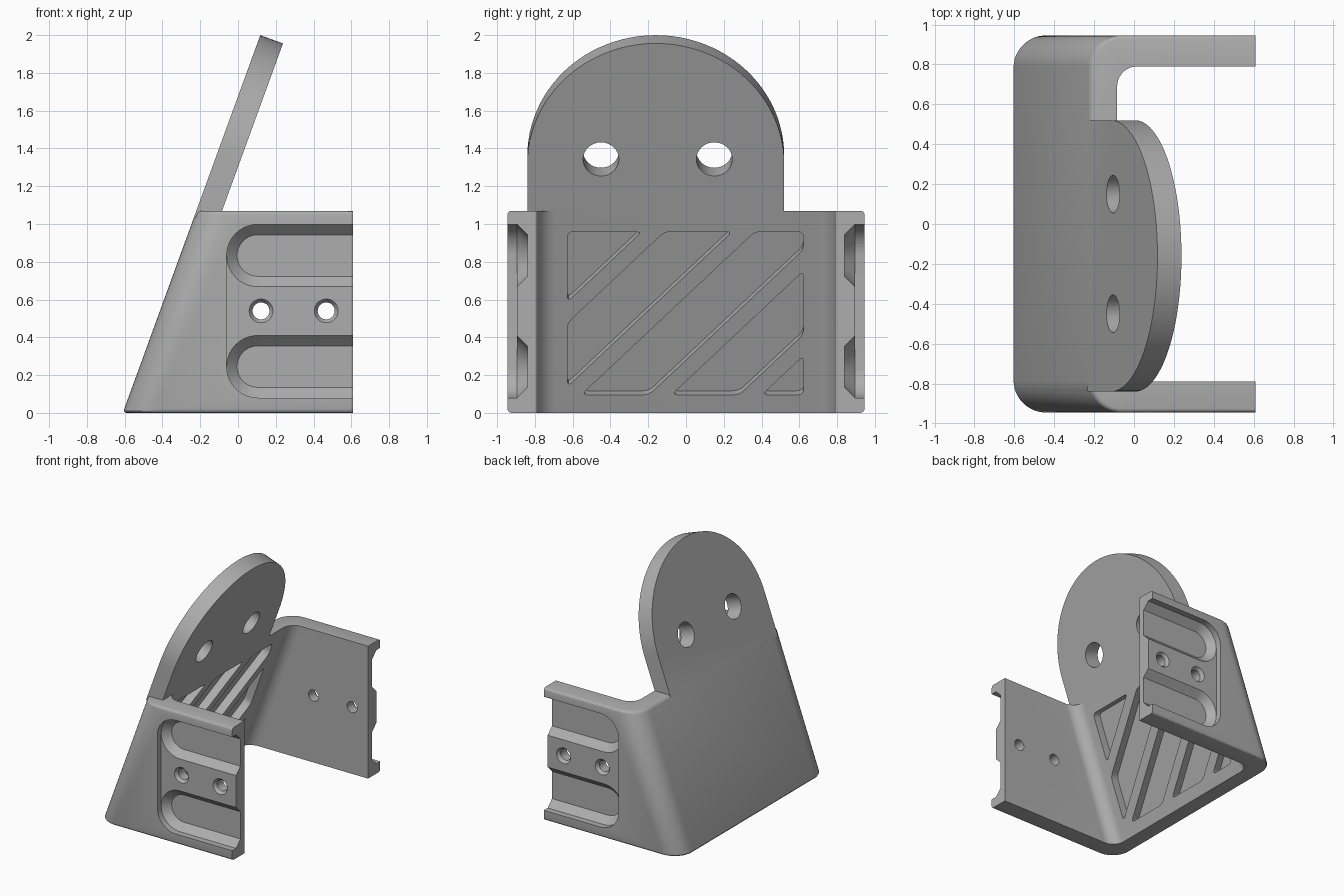
import bpy, bmesh, math
from mathutils import Matrix, Vector

if "Cube" in bpy.data.objects:
    bpy.data.objects.remove(bpy.data.objects["Cube"])

TILT = math.radians(20)
BACK, END, SIDE, TOP = -0.61, 0.61, 0.945, 1.07   # wall foot, arm end, half width, arm height
INNER = 0.79                                      # inside face of the arms
WALL = 0.128                                      # thickness of the leaning plate

grey = bpy.data.materials.new("plain grey")
grey.use_nodes = True
grey.diffuse_color = (0.42, 0.42, 0.42, 1)
grey.node_tree.nodes["Principled BSDF"].inputs["Base Color"].default_value = grey.diffuse_color


def frame(origin, x, y):
    """Local drawing plane: x and y span it, z is its normal."""
    x, y = Vector(x), Vector(y)
    m = Matrix((x, y, x.cross(y))).transposed().to_4x4()
    m.translation = origin
    return m


def arc(cx, cy, r, start, stop, n=12):
    angles = [math.radians(start + (stop - start) * i / n) for i in range(n + 1)]
    return [(cx + r * math.cos(a), cy + r * math.sin(a)) for a in angles]


def circle(cx, cy, r):
    return arc(cx, cy, r, 0, 360, 32)[:-1]


def loft(name, layers, matrix=Matrix()):
    """Solid through matching outlines, given as (outline, height) pairs."""
    bm = bmesh.new()
    rings = [[bm.verts.new(matrix @ Vector((x, y, h))) for x, y in pts] for pts, h in layers]
    bm.faces.new(rings[0])
    bm.faces.new(rings[-1])
    for a, b in zip(rings, rings[1:]):
        for i in range(len(a)):
            bm.faces.new((a[i - 1], a[i], b[i], b[i - 1]))
    bmesh.ops.recalc_face_normals(bm, faces=bm.faces)
    mesh = bpy.data.meshes.new(name)
    bm.to_mesh(mesh)
    bm.free()
    mesh.materials.append(grey)
    obj = bpy.data.objects.new(name, mesh)
    bpy.context.collection.objects.link(obj)
    return obj


def combine(target, tool, operation="DIFFERENCE"):
    bpy.ops.object.select_all(action="DESELECT")
    bpy.context.view_layer.objects.active = target
    target.select_set(True)
    mod = target.modifiers.new(operation.lower(), "BOOLEAN")
    mod.operation, mod.solver, mod.object = operation, "EXACT", tool
    bpy.ops.object.modifier_apply(modifier=mod.name)
    bpy.data.objects.remove(tool)


def clip(poly, c, sign):
    """Keep the part of a polygon where sign * (y - x - c) is positive."""
    out = []
    for a, b in zip(poly, poly[1:] + poly[:1]):
        da, db = sign * (a[1] - a[0] - c), sign * (b[1] - b[0] - c)
        if da >= 0:
            out.append(a)
        if da * db < 0:
            t = da / (da - db)
            out.append((a[0] + (b[0] - a[0]) * t, a[1] + (b[1] - a[1]) * t))
    return out


def rounded(poly, r, n=4):
    """Round every corner of a polygon with a short curve."""
    out = []
    for i, p in enumerate(poly):
        p = Vector(p)
        to_a, to_b = Vector(poly[i - 1]) - p, Vector(poly[(i + 1) % len(poly)]) - p
        cut = min(r, to_a.length * 0.45, to_b.length * 0.45)
        a, b = p + to_a.normalized() * cut, p + to_b.normalized() * cut
        for k in range(n + 1):
            t = k / n
            out.append(tuple(a * (1 - t) ** 2 + p * 2 * t * (1 - t) + b * t ** 2))
    return out


# U-shaped body: two arms and the wall joining them
r_out, r_in = 0.16, 0.1
cx_out, cy_out = BACK + r_out, SIDE - r_out
cx_in, cy_in = BACK + WALL / math.cos(TILT) + r_in, INNER - r_in
outer = ([(END, -SIDE)] + arc(cx_out, -cy_out, r_out, 270, 180)
         + arc(cx_out, cy_out, r_out, 180, 90) + [(END, SIDE)])
inner = ([(END, INNER)] + arc(cx_in, cy_in, r_in, 90, 180)
         + arc(cx_in, -cy_in, r_in, 180, 270) + [(END, -INNER)])
bracket = loft("bracket", [(outer + inner, 0), (outer + inner, TOP)])

# soften the outer rims, then lean the wall while the arm ends stay upright
bm = bmesh.new()
bm.from_mesh(bracket.data)


def on_outer(v):
    return abs(v.co.y) > SIDE - 0.001 or v.co.x < cx_out + 0.001 and (
        abs(v.co.y) > cy_out + 0.001 and v.co.x < cx_out or v.co.x < BACK + 0.001)


rims = [e for e in bm.edges if all(on_outer(v) for v in e.verts)
        and abs(e.verts[0].co.z - e.verts[1].co.z) < 0.001]
bmesh.ops.bevel(bm, geom=rims, offset=0.02, segments=3, profile=0.5, affect="EDGES")
for v in bm.verts:
    if v.co.x < END - 0.001:
        v.co.x += v.co.z * math.tan(TILT)
bm.to_mesh(bracket.data)
bm.free()

# round-topped plate continuing the leaning wall
plane = frame((BACK, 0, 0), (0, 1, 0), (math.sin(TILT), 0, math.cos(TILT)))
mid, radius, centre = -0.16, 0.68, 1.448
plate = [(mid - radius, 1.1), (mid + radius, 1.1)] + arc(mid, centre, radius, 0, 180, 48)
combine(bracket, loft("plate", [(plate, 0), (plate, WALL)], plane), "UNION")
for y in (-0.45, 0.15):
    hole = circle(y, 1.476, 0.095)
    combine(bracket, loft("plate_hole", [(hole, -0.1), (hole, 0.3)], plane))

# pockets between diagonal ribs on the inside of the wall
panel = [(-0.628, 0.148), (0.623, 0.148), (0.623, 1.068), (-0.628, 1.068)]
ribs = [1.24 - 0.478 * k for k in range(4)]
for high, low in zip([9] + ribs, ribs + [-9]):
    pocket = rounded(clip(clip(panel, high - 0.06, -1), low + 0.06, 1), 0.035)
    combine(bracket, loft("rib_pocket", [(pocket, WALL / 2), (pocket, WALL + 0.03)], plane))

# recess, channels and screw holes on the outside of each arm
LAND, FLOOR, BIG, SMALL, CX = SIDE - 0.05, SIDE - 0.105, 0.165, 0.11, 0.105
OPEN = END + 0.1


def channel(z, r):
    return [(OPEN, z + r)] + arc(CX, z, r, 90, 270, 20) + [(OPEN, z - r)]


for side in (1, -1):
    arm = Matrix.Scale(side, 4, (0, 1, 0)) @ frame((0, 0, 0), (1, 0, 0), (0, 0, 1))
    low, high = 0.245, 0.833
    recess = ([(OPEN, high + BIG)] + arc(CX, high, BIG, 90, 180, 10)
              + arc(CX, low, BIG, 180, 270, 10) + [(OPEN, low - BIG)])
    combine(bracket, loft("recess", [(recess, LAND), (recess, 1)], arm))
    for z in (low, high):
        combine(bracket, loft("channel", [(channel(z, SMALL), FLOOR), (channel(z, BIG), LAND),
                                          (channel(z, BIG), LAND + 0.02)], arm))
    for x in (0.122, 0.467):
        wide, narrow = circle(x, 0.54, 0.063), circle(x, 0.54, 0.045)
        combine(bracket, loft("screw_hole", [(narrow, 0.7), (narrow, LAND - 0.025),
                                             (wide, LAND), (wide, 1)], arm))

bpy.ops.object.select_all(action="DESELECT")
bpy.context.view_layer.objects.active = bracket
bracket.select_set(True)
bpy.ops.object.shade_smooth_by_angle(angle=math.radians(30))
